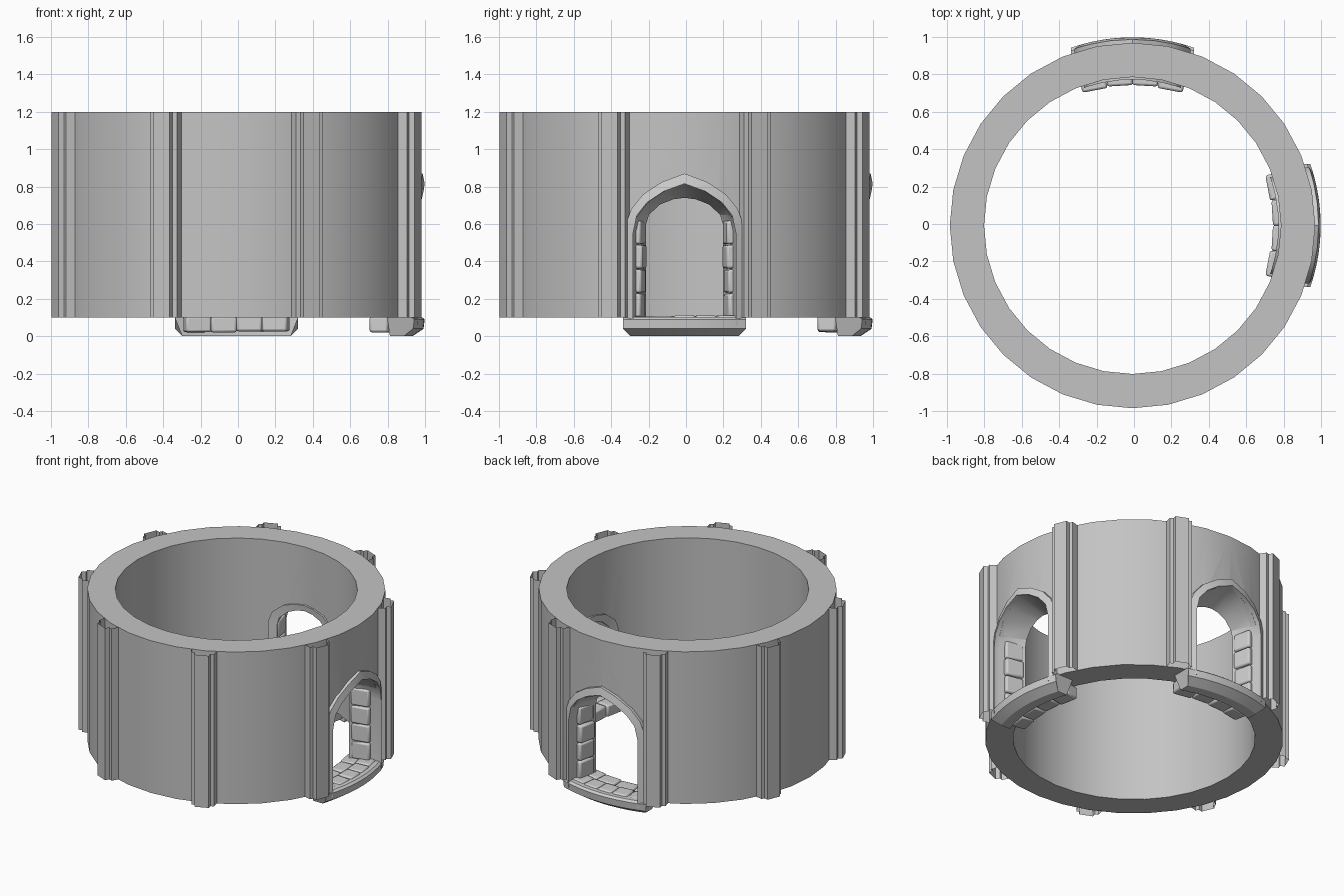
import bpy, bmesh, math, random
from mathutils import Matrix, Vector

random.seed(4)
if "Cube" in bpy.data.objects:
    bpy.data.objects.remove(bpy.data.objects["Cube"], do_unlink=True)

R_OUT, R_IN, Z_LOW, Z_TOP = 0.977, 0.794, 0.1, 1.2
CENTRE = Vector((-0.008, -0.008, 0))


def material(name, value):
    m = bpy.data.materials.new(name)
    m.use_nodes = True
    colour = (value, value, value, 1)
    m.diffuse_color = colour
    m.node_tree.nodes["Principled BSDF"].inputs["Base Color"].default_value = colour
    return m


WALL = material("wall grey", 0.55)
TRIM = material("trim light grey", 0.62)


def add_object(name, bm, mat, turn=0):
    mesh = bpy.data.meshes.new(name)
    bm.to_mesh(mesh)
    bm.free()
    ob = bpy.data.objects.new(name, mesh)
    bpy.context.collection.objects.link(ob)
    mesh.materials.append(mat)
    ob.location = CENTRE
    ob.rotation_euler.z = turn
    return ob


def smooth(ob, degrees=28):
    bpy.ops.object.select_all(action="DESELECT")
    ob.select_set(True)
    bpy.context.view_layer.objects.active = ob
    bpy.ops.object.shade_smooth_by_angle(angle=math.radians(degrees))


def loft(bm, rails, around=False, along=False, caps=False):
    """Skin a list of rails; around closes the section, along closes each rail."""
    rows = [[bm.verts.new(p) for p in rail] for rail in rails]
    n = len(rows[0])
    for j in range(len(rows) if around else len(rows) - 1):
        a, b = rows[j], rows[(j + 1) % len(rows)]
        for i in range(n if along else n - 1):
            k = (i + 1) % n
            bm.faces.new((a[i], a[k], b[k], b[i]))
    if caps:
        bm.faces.new([r[0] for r in rows])
        bm.faces.new([r[-1] for r in rows])
    if around:
        bmesh.ops.recalc_face_normals(bm, faces=bm.faces)


def bent(r, s, z):
    """Point at radius r and sideways offset s, wrapped round the tower."""
    return Vector((math.sqrt(r * r - s * s), s, z))


def mirrored(half):
    return [(-s, z) for s, z in half] + [(s, z) for s, z in reversed(half[:-1])]


# Door outlines: half profiles from the foot to the crown
OUTER = mirrored([(.31, .06), (.31, .61), (.285, .68), (.22, .76), (.12, .825), (0, .87)])
INNER = mirrored([(.275, .06), (.275, .55), (.255, .645), (.2, .715), (.11, .775), (0, .815)])
THROAT = mirrored([(.205, .06), (.205, .6), (.19, .65), (.13, .705), (.06, .732), (0, .74)])
BACK = mirrored([(.26, .06), (.26, .62), (.235, .69), (.16, .75), (.07, .775), (0, .782)])
DOOR_TURNS = {"left": 0, "back": math.pi / 2}

# Round wall
bm = bmesh.new()
loft(bm, [[(r * math.cos(a), r * math.sin(a), z)
           for a in (i * math.tau / 32 for i in range(32))]
          for r, z in ((R_OUT, Z_LOW), (R_OUT, Z_TOP), (R_IN, Z_TOP), (R_IN, Z_LOW))],
     around=True, along=True)
wall = add_object("round_wall", bm, WALL)

# Splayed door openings cut through the wall
for side, turn in DOOR_TURNS.items():
    bm = bmesh.new()
    for x, scale in ((1.1, 0.99), (0.6, 0.73)):
        for s, z in OUTER:
            top = 0.84 if x > 1 else 0.75
            bm.verts.new((x, s * scale, min(z * top / 0.87, top) if z > 0.1 else 0.0))
    bmesh.ops.convex_hull(bm, input=bm.verts)
    bmesh.ops.recalc_face_normals(bm, faces=bm.faces)
    cutter = add_object("door_cutter", bm, WALL, turn)
    cutter.hide_render = True
    mod = wall.modifiers.new("door", "BOOLEAN")
    mod.operation = "DIFFERENCE"
    mod.solver = "EXACT"
    mod.object = cutter
    bpy.context.view_layer.objects.active = wall
    bpy.ops.object.modifier_apply(modifier=mod.name)
    bpy.data.objects.remove(cutter, do_unlink=True)
smooth(wall)

# Eight stepped pilasters, open at the ends
HALF = [(.955, .086), (1.018, .076), (1.02, .052), (1.05, .047)]
SECTION = [(u, -t) for u, t in HALF] + [(u, t) for u, t in reversed(HALF)]
bm = bmesh.new()
for k in range(8):
    spin = Matrix.Rotation(math.radians(22.5 + 45 * k), 3, "Z")
    loft(bm, [[spin @ Vector((u, t, z)) for u, t in SECTION] for z in (Z_LOW, Z_TOP)])
add_object("pilasters", bm, WALL)


def stones(name, blocks, turn):
    """Rounded blocks given as radius, offset, height and size."""
    bm = bmesh.new()
    for r, s, z, size in blocks:
        place = (Matrix.Translation(bent(r, s, z))
                 @ Matrix.Rotation(math.asin(s / r) * 0.7, 4, "Z")
                 @ Matrix.Diagonal((*size, 1)))
        bmesh.ops.create_cube(bm, size=1, matrix=place)
    ob = add_object(name, bm, TRIM, turn)
    mod = ob.modifiers.new("round", "BEVEL")
    mod.width = 0.012
    mod.segments = 2
    smooth(ob, 40)


for side, turn in DOOR_TURNS.items():
    # Pointed moulding, splayed reveal and inner trim in one sweep
    bm = bmesh.new()
    sweep = [(.95, OUTER), (.995, OUTER), (1.006, INNER), (.97, INNER),
             (.785, THROAT), (.78, BACK), (.81, BACK)]
    loft(bm, [[bent(r, s, z) for s, z in line] for r, line in sweep],
         around=True, caps=True)
    smooth(add_object(side + "_door_frame", bm, TRIM, turn))

    # Curved sill with chamfered underside and ends
    bm = bmesh.new()
    sill = [(.87, .0, .29), (.94, .0, .29), (1.0, .04, .33), (1.006, .09, .33),
            (.99, .103, .33), (.87, .1, .33)]
    loft(bm, [[bent(r, w * i / 6, z) for i in range(-6, 7)] for r, z, w in sill],
         around=True, caps=True)
    smooth(add_object(side + "_door_sill", bm, TRIM, turn))

    # Paving stones on the threshold
    paving = []
    for r, count, depth in ((.80, 4, .1), (.905, 5, .11)):
        step = 0.56 / count
        for i in range(count):
            s = -0.28 + (i + 0.5) * step
            paving.append((r, s, 0.066 + random.uniform(-.005, .005),
                           (depth, step * 0.98, .085)))
    stones(side + "_door_paving", paving, turn)

    # Jamb stones, standing slightly proud of the reveal
    jamb = []
    for sign in (-1, 1):
        for i in range(4):
            proud = random.uniform(0, 0.01) + (0.008 if sign < 0 and i == 2 else 0)
            jamb.append((.865, sign * (.248 - proud), .165 + .13 * i,
                         (.13, .05, .125)))
    stones(side + "_door_jamb_stones", jamb, turn)
